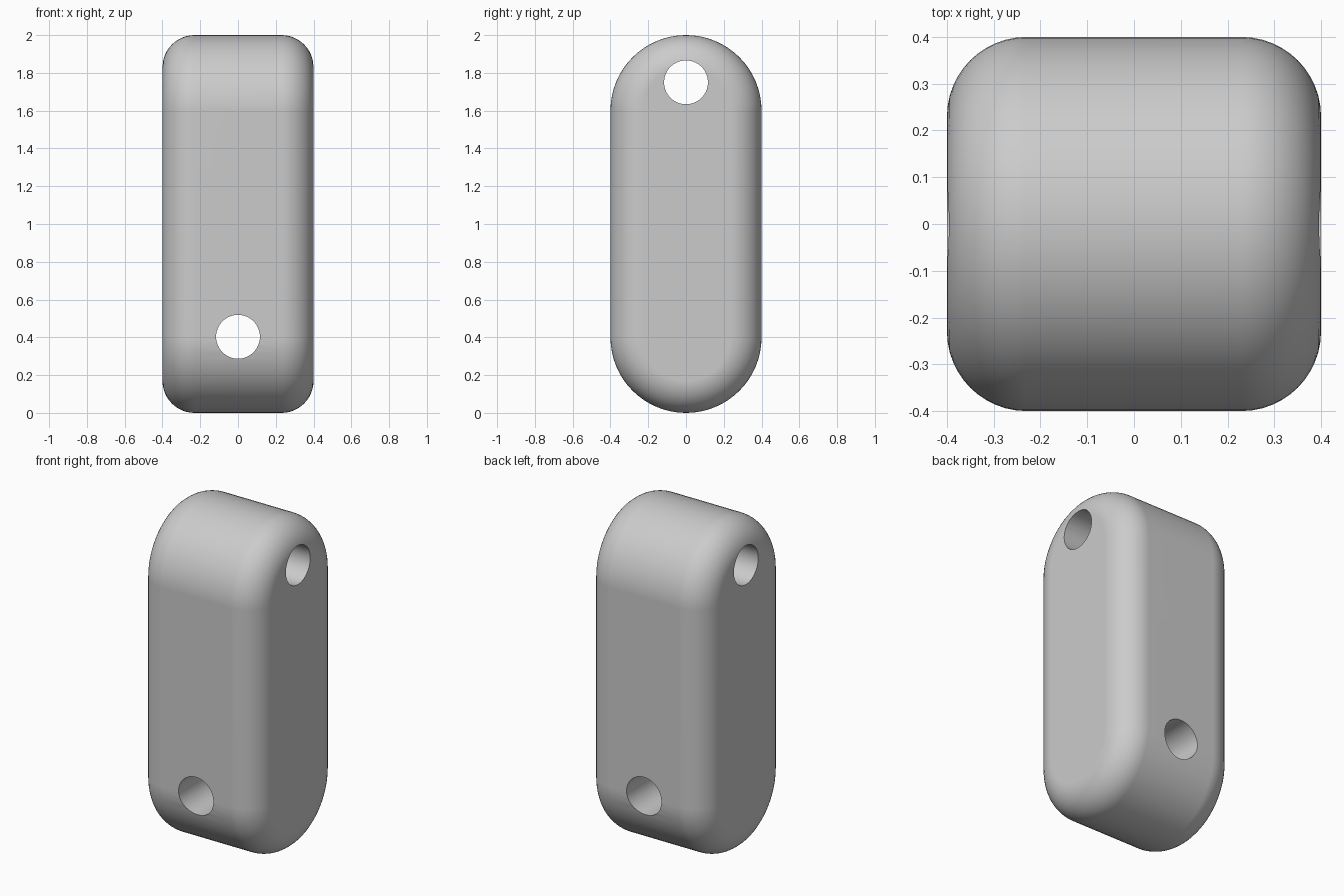
import bpy
import bmesh
from math import pi, sin, cos, radians
from mathutils import Matrix

cube = bpy.data.objects.get("Cube")
if cube:
    bpy.data.objects.remove(cube, do_unlink=True)

HALF = 0.4        # half width and half depth
FILLET = 0.17     # rounding of both side faces
LOW, HIGH = 0.4, 1.6   # centres of the round ends
ARC, STEPS = 32, 12

grey = bpy.data.materials.new("plain_grey")
grey.use_nodes = True
colour = (0.6, 0.6, 0.6, 1)
grey.diffuse_color = colour
grey.node_tree.nodes["Principled BSDF"].inputs["Base Color"].default_value = colour


def make_object(name, bm):
    mesh = bpy.data.meshes.new(name)
    bmesh.ops.recalc_face_normals(bm, faces=bm.faces)
    bm.to_mesh(mesh)
    bm.free()
    mesh.materials.append(grey)
    obj = bpy.data.objects.new(name, mesh)
    bpy.context.collection.objects.link(obj)
    return obj


def stadium(bm, x, radius):
    """Ring of vertices: two half circles joined by straight sides."""
    ring = []
    for centre, start in ((HIGH, 0), (LOW, pi)):
        for i in range(ARC + 1):
            a = start + pi * i / ARC
            ring.append(bm.verts.new((x, radius * cos(a), centre + radius * sin(a))))
    return ring


def drill(name, z, axis):
    """Cylindrical cutter running right through the body."""
    bm = bmesh.new()
    turn = Matrix.Rotation(pi / 2, 4, axis)
    bmesh.ops.create_cone(bm, cap_ends=True, segments=64, radius1=0.116,
                          radius2=0.116, depth=2,
                          matrix=Matrix.Translation((0, 0, z)) @ turn)
    obj = make_object(name, bm)
    obj.hide_render = True
    obj.hide_set(True)
    return obj


# Body: stadium rings that shrink along a quarter circle at each side
bm = bmesh.new()
core = HALF - FILLET
angles = [pi / 2 * i / STEPS for i in range(STEPS + 1)]
sections = [(-core - FILLET * sin(a), core + FILLET * cos(a)) for a in reversed(angles)]
sections += [(core + FILLET * sin(a), core + FILLET * cos(a)) for a in angles]
rings = [stadium(bm, x, r) for x, r in sections]
for one, two in zip(rings, rings[1:]):
    for i in range(len(one)):
        j = (i + 1) % len(one)
        bm.faces.new((one[i], one[j], two[j], two[i]))
bm.faces.new(rings[0])
bm.faces.new(rings[-1])
body = make_object("rounded_body", bm)

# Holes: one front to back near the bottom, one side to side near the top
cutters = [drill("lower_hole_cutter", 0.403, 'X'), drill("upper_hole_cutter", 1.75, 'Y')]
bpy.context.view_layer.objects.active = body
body.select_set(True)
for cutter in cutters:
    mod = body.modifiers.new("hole", 'BOOLEAN')
    mod.operation = 'DIFFERENCE'
    mod.solver = 'EXACT'
    mod.object = cutter
    bpy.ops.object.modifier_apply(modifier=mod.name)
for cutter in cutters:
    bpy.data.objects.remove(cutter, do_unlink=True)

# Smooth shading with crisp hole rims and flat sides
bpy.ops.object.shade_smooth_by_angle(angle=radians(30))
weighted = body.modifiers.new("weighted_normals", 'WEIGHTED_NORMAL')
weighted.keep_sharp = True
